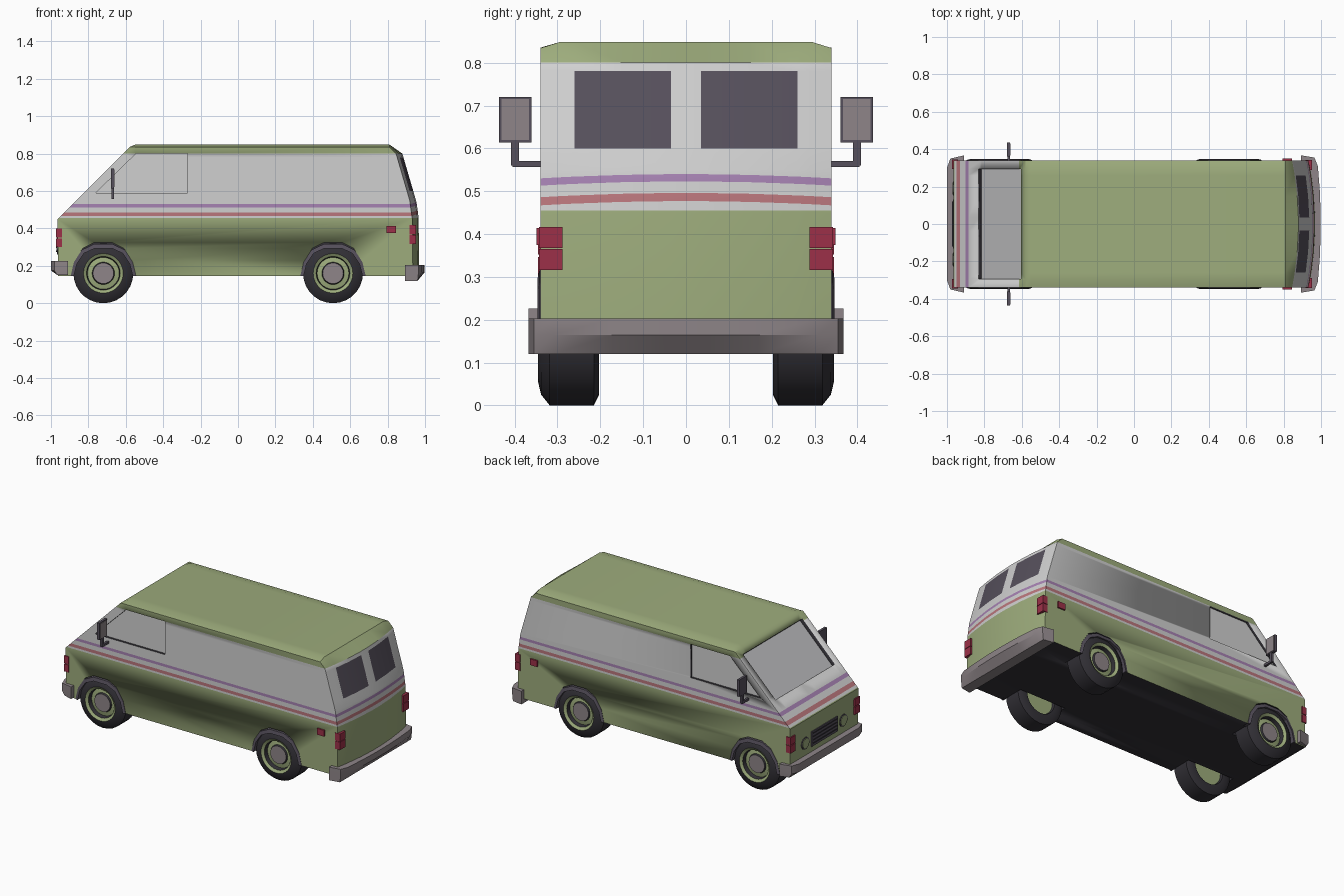
import bpy, bmesh, math
from mathutils import Vector

if "Cube" in bpy.data.objects:
    bpy.data.objects.remove(bpy.data.objects["Cube"])


def linear(c):
    c /= 255
    return c / 12.92 if c < 0.04 else ((c + 0.055) / 1.055) ** 2.4


PALETTE = {
    "green_paint": (157, 172, 124), "white_paint": (208, 208, 208),
    "purple_stripe": (166, 130, 178), "red_stripe": (186, 118, 124),
    "dark_glass": (86, 80, 92), "black_rubber": (50, 48, 54),
    "lamp_red": (156, 48, 72), "grey_trim": (142, 133, 136),
    "pale_glass": (190, 190, 192),
}
MATS = []
for mat_name, rgb in PALETTE.items():
    m = bpy.data.materials.new(mat_name)
    m.use_nodes = True
    colour = [linear(c) for c in rgb] + [1]
    m.diffuse_color = colour
    m.node_tree.nodes["Principled BSDF"].inputs["Base Color"].default_value = colour
    MATS.append(m)
GREEN, WHITE, PURPLE, RED, DARK, BLACK, LAMP, GREY, PALE = range(9)


def finish(name, bm, rule):
    """Turn a bmesh into an object; rule is a colour or a function of a face."""
    bmesh.ops.recalc_face_normals(bm, faces=bm.faces)
    bm.normal_update()
    for f in bm.faces:
        f.material_index = rule(f) if callable(rule) else rule
        f.smooth = True
    me = bpy.data.meshes.new(name)
    bm.to_mesh(me)
    bm.free()
    for mat in MATS:
        me.materials.append(mat)
    me.set_sharp_from_angle(angle=math.radians(30))
    ob = bpy.data.objects.new(name, me)
    bpy.context.collection.objects.link(ob)
    return ob


def loft(bm, rings, closed=True, caps=True):
    """Skin a list of equal point rings."""
    rows = [[bm.verts.new(p) for p in r] for r in rings]
    n = len(rows[0])
    for a, b in zip(rows, rows[1:]):
        for i in range(n if closed else n - 1):
            j = (i + 1) % n
            bm.faces.new((a[i], a[j], b[j], b[i]))
    if caps:
        bm.faces.new(rows[0])
        bm.faces.new(rows[-1])
    return bm


def prism(name, pts, y0, y1, rule):
    """Extrude an x-z outline between two y values."""
    return finish(name, loft(bmesh.new(), [[(x, y, z) for x, z in pts] for y in (y0, y1)]), rule)


def box(name, x0, x1, y0, y1, z0, z1, rule):
    return prism(name, [(x0, z0), (x1, z0), (x1, z1), (x0, z1)], y0, y1, rule)


# Body shell: side profile, sliced for the colour bands and rear windows
HALF = 0.34
profile = [(-0.962, 0.145), (-0.965, 0.45), (-0.58, 0.835), (-0.55, 0.848), (0.81, 0.848),
           (0.845, 0.80), (0.918, 0.55), (0.932, 0.45), (0.935, 0.145)]
bm = loft(bmesh.new(), [[(x, y, z) for x, z in profile] for y in (-HALF, HALF)])
z_cuts = [0.455, 0.467, 0.486, 0.513, 0.53, 0.60, 0.78, 0.80]
y_cuts = [s * y for s in (1, -1) for y in (0.035, 0.15, 0.26, 0.295)]
for axis, cuts in (((0, 0, 1), z_cuts), ((0, 1, 0), y_cuts)):
    for c in cuts:
        bmesh.ops.bisect_plane(bm, geom=bm.verts[:] + bm.edges[:] + bm.faces[:],
                               plane_co=Vector(axis) * c, plane_no=axis, dist=1e-5)
for v in bm.verts:
    bow = 1 - (v.co.y / HALF) ** 2
    if v.co.z > 0.84 and abs(v.co.y) > 0.33:      # sloped roof edges
        v.co.z -= 0.014
    if v.co.x > 0.82:                             # bowed rear
        v.co.x += 0.034 * bow
        if 0.46 < v.co.z < 0.54:
            v.co.z += 0.01 * bow


def body_colour(f):
    c = f.calc_center_median()
    if f.normal.z < -0.7:
        return BLACK
    if f.normal.x > 0.3 and 0.60 < c.z < 0.78 and 0.035 < abs(c.y) < 0.26:
        return DARK
    for top, col in ((0.456, GREEN), (0.467, WHITE), (0.4935, RED), (0.513, WHITE), (0.537, PURPLE)):
        if c.z < top:
            return col
    return WHITE if c.z < 0.80 else GREEN


body = finish("body", bm, body_colour)

# Cutters: wheel wells, side windows and windscreen recess
AXLES = (-0.72, 0.508)
half_arch = [(0.175, 0.145), (0.157, 0.22), (0.115, 0.285), (0.05, 0.316)]
arch = half_arch + [(-x, z) for x, z in reversed(half_arch)]
side_window = [(-0.76, 0.59), (-0.27, 0.59), (-0.27, 0.80), (-0.545, 0.80)]
cutters = []
for s in (1, -1):
    for ax in AXLES:
        well = [(ax + x * 0.96, 0.10 if z < 0.15 else z + 0.008) for x, z in arch]
        cutters.append(prism("well_cutter", well, s * 0.19, s * 0.4, BLACK))
    cutters.append(prism("window_cutter", side_window, s * 0.325, s * 0.4,
                         lambda f: WHITE if abs(f.normal.y) > 0.7 else BLACK))
lo, hi = (-0.832, 0.583), (-0.605, 0.81)
screen = [(p[0] + d, p[1] - d) for p, d in ((lo, 0.016), (hi, 0.016), (hi, -0.05), (lo, -0.05))]
cutters.append(prism("screen_cutter", screen, -0.295, 0.295,
                     lambda f: PALE if f.normal.x > 0.5 and f.normal.z < -0.5 else BLACK))
for c in cutters:
    mod = body.modifiers.new("cut", "BOOLEAN")
    mod.operation, mod.solver, mod.object = "DIFFERENCE", "EXACT", c
cut_mesh = bpy.data.meshes.new_from_object(body.evaluated_get(bpy.context.evaluated_depsgraph_get()))
body.modifiers.clear()
body.data = cut_mesh
for c in cutters:
    bpy.data.objects.remove(c)

# Wheels: turned profile of radius, distance from the centre line, colour of the next band
wheel = [(0.001, 0.325, GREY), (0.055, 0.325, BLACK), (0.06, 0.315, GREEN), (0.085, 0.31, BLACK),
         (0.09, 0.335, GREEN), (0.106, 0.345, BLACK), (0.135, 0.338, BLACK), (0.16, 0.318, BLACK),
         (0.16, 0.215, BLACK), (0.135, 0.203, BLACK), (0.10, 0.205, BLACK), (0.095, 0.22, GREEN),
         (0.001, 0.22, GREEN)]
STEPS = 28
for s, side in ((1, "left"), (-1, "right")):
    for ax, end in zip(AXLES, ("front", "rear")):
        rings = [[(ax + r * math.cos(t * math.tau / STEPS), s * y, 0.16 + r * math.sin(t * math.tau / STEPS))
                  for t in range(STEPS)] for r, y, _ in wheel]
        bm = loft(bmesh.new(), rings)
        bands = [w[2] for w in wheel[:-1] for _ in range(STEPS)] + [GREY, GREEN]
        finish(f"{end}_{side}_wheel", bm, lambda f: bands[f.index] if f.index >= 0 else BLACK)

        # Wheel arch trim
        outer = [(ax + x, z) for x, z in arch]
        inner = [(ax + x * 0.9, 0.145 + (z - 0.145) * 0.87) for x, z in arch]
        tube = [[(o[0], s * 0.30, o[1]), (o[0], s * 0.342, o[1]), (i[0], s * 0.347, i[1]), (i[0], s * 0.30, i[1])]
                for o, i in zip(outer, inner)]
        finish(f"{end}_{side}_arch", loft(bmesh.new(), tube), DARK)

    # Corner lamps and side markers
    for k, z in enumerate((0.30, 0.352)):
        box(f"front_{side}_lamp_{k}", -0.972, -0.94, s * 0.295, s * 0.345, z, z + 0.047, LAMP)
        box(f"rear_{side}_lamp_{k}", 0.918, 0.952, s * 0.288, s * 0.343, z + 0.016, z + 0.065, LAMP)
    box(f"{side}_side_marker", 0.795, 0.845, s * 0.33, s * 0.349, 0.375, 0.414, LAMP)

    # Door mirrors on bent arms
    box(f"{side}_mirror_arm", -0.677, -0.663, s * 0.325, s * 0.405, 0.556, 0.57, DARK)
    box(f"{side}_mirror_post", -0.677, -0.663, s * 0.39, s * 0.408, 0.56, 0.62, DARK)
    box(f"{side}_mirror_housing", -0.678, -0.662, s * 0.36, s * 0.436, 0.614, 0.72, DARK)
    box(f"{side}_mirror_glass", -0.664, -0.659, s * 0.366, s * 0.43, 0.62, 0.715, GREY)

    # Headlights: dark ring and painted centre
    for part, r, x, col in (("ring", 0.038, -0.968, DARK), ("lens", 0.031, -0.971, GREEN)):
        disc = [[(dx, s * 0.19 + r * math.cos(t * math.tau / 20), 0.305 + r * math.sin(t * math.tau / 20))
                 for t in range(20)] for dx in (-0.955, x)]
        finish(f"{side}_headlight_{part}", loft(bmesh.new(), disc), col)

# Grille with slats
box("grille", -0.969, -0.95, -0.13, 0.13, 0.26, 0.355, DARK)
for k in range(4):
    z = 0.274 + k * 0.021
    box(f"grille_slat_{k}", -0.972, -0.96, -0.12, 0.12, z, z + 0.007, BLACK)


# Wrap-around bumpers: plan outline lofted down with a tucked-in lower edge
def bumper(name, half, top, mid, low, limit):
    plan = half + [(x, -y) for x, y in reversed(half)]
    tuck = [(math.copysign(min(abs(x), limit), x), y) for x, y in plan]
    rings = [[(x, y, z) for x, y in p] for p, z in ((plan, top), (plan, mid), (tuck, low))]
    finish(name, loft(bmesh.new(), rings), GREY)


bumper("rear_bumper", [(0.893, 0.367), (0.965, 0.355), (0.983, 0.31), (0.994, 0.17), (0.998, 0.05)],
       0.203, 0.165, 0.12, 0.96)
bumper("front_bumper", [(-0.908, 0.367), (-0.982, 0.35), (-1.0, 0.30)], 0.226, 0.175, 0.15, 0.965)
